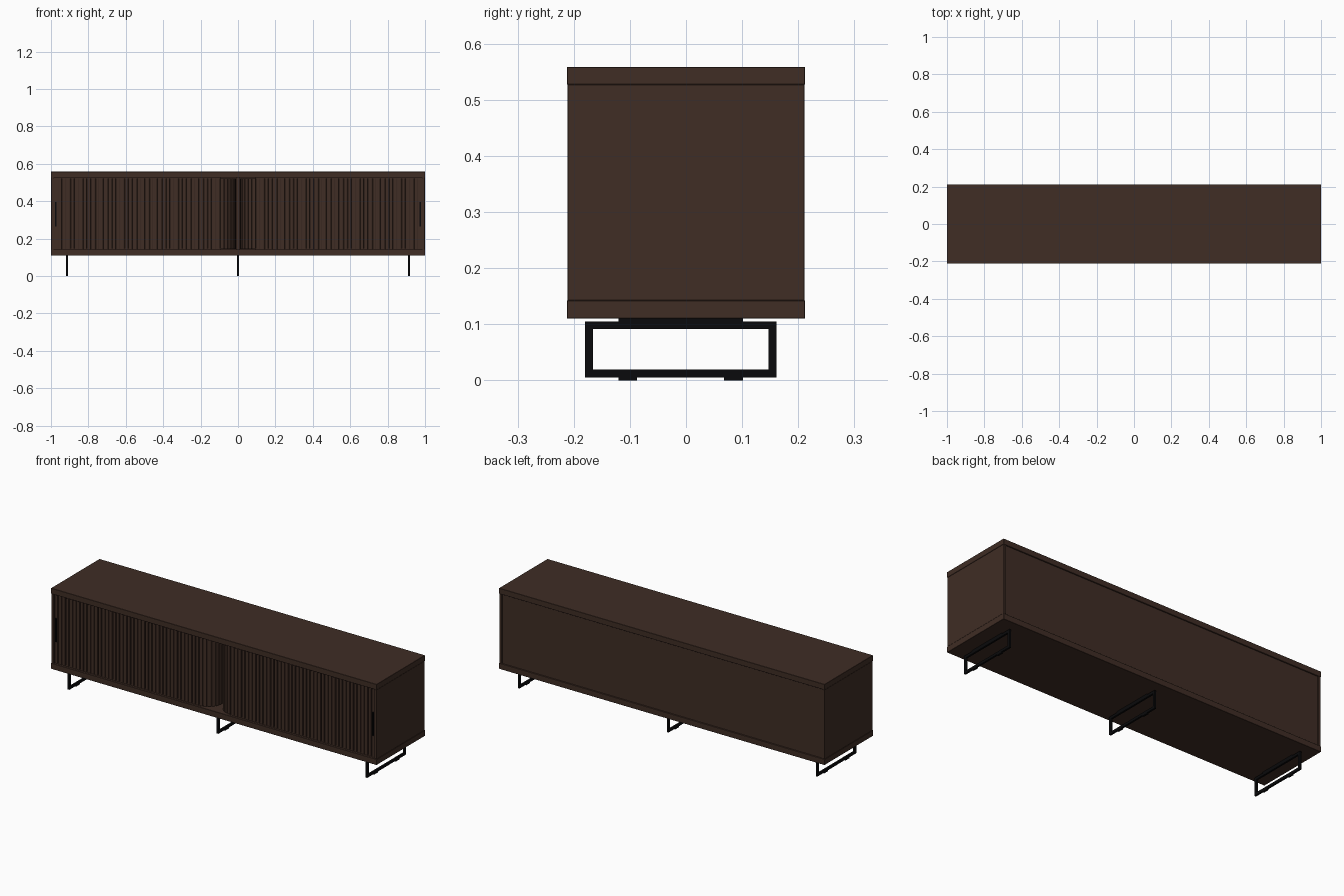
import bpy, bmesh, math
from mathutils import Vector

if "Cube" in bpy.data.objects:
    bpy.data.objects.remove(bpy.data.objects["Cube"])


def material(name, rgb):
    m = bpy.data.materials.new(name)
    m.diffuse_color = (*rgb, 1)
    m.use_nodes = True
    m.node_tree.nodes["Principled BSDF"].inputs["Base Color"].default_value = m.diffuse_color
    return m


wood = material("dark walnut", (0.050, 0.026, 0.018))
black = material("black metal", (0.003, 0.003, 0.0035))


def finish(name, bm, mat, bevel=0):
    bmesh.ops.recalc_face_normals(bm, faces=bm.faces[:])
    me = bpy.data.meshes.new(name)
    bm.to_mesh(me)
    bm.free()
    ob = bpy.data.objects.new(name, me)
    bpy.context.collection.objects.link(ob)
    me.materials.append(mat)
    if bevel:
        b = ob.modifiers.new("soft edge", "BEVEL")
        b.width = bevel
        b.segments = 1
    return ob


def boxes(name, mat, *extents, bevel=0):
    """One object from boxes given as (x0, x1, y0, y1, z0, z1)."""
    bm = bmesh.new()
    for x0, x1, y0, y1, z0, z1 in extents:
        vs = bmesh.ops.create_cube(bm, size=1)["verts"]
        for v in vs:
            v.co = ((x0 + x1) / 2 + v.co.x * (x1 - x0),
                    (y0 + y1) / 2 + v.co.y * (y1 - y0),
                    (z0 + z1) / 2 + v.co.z * (z1 - z0))
    return finish(name, bm, mat, bevel)


# Cabinet body
D = 0.2125
Z0, Z1 = 0.142, 0.527
boxes("top_panel", wood, (-1, 1, -D, D, Z1, 0.558), bevel=0.001)
boxes("bottom_panel", wood, (-1, 1, -D, D, 0.11, Z0), bevel=0.001)
for side, s in (("left", -1), ("right", 1)):
    a, b = sorted((s * 0.999, s * 0.984))
    boxes(side + "_side_panel", wood, (a, b, -D + 0.001, D - 0.001, Z0, Z1), bevel=0.001)
boxes("back_panel", wood, (-0.984, 0.984, D - 0.018, D - 0.006, Z0, Z1))
boxes("centre_divider", wood, (-0.008, 0.008, -0.10, D - 0.018, Z0, Z1))

# Tambour doors: slatted strip that curves inwards at the middle
FRONT, R, XA, XE = -0.204, 0.08, 0.983, 0.012
STRAIGHT = XA - XE - R
ARC = R * math.pi / 2
PITCH, GROOVE, DEPTH, THICK = 0.0222, 0.005, 0.006, 0.012


def door_path(t):
    """Point and outward normal at length t from the outer end of the right door."""
    if t < STRAIGHT:
        return Vector((XA - t, FRONT)), Vector((0, -1))
    if t < STRAIGHT + ARC:
        a = (t - STRAIGHT) / R
        n = Vector((-math.sin(a), -math.cos(a)))
        return Vector((XE + R, FRONT + R)) + n * R, n
    return Vector((XE, FRONT + R + t - STRAIGHT - ARC)), Vector((-1, 0))


def tambour_door(name, s):
    samples = [(0, 0), (0.018, 0)]               # plain end stile
    t = 0.018
    while t < STRAIGHT + ARC + 0.06:             # groove, then slat with eased edges
        samples += [(t + 0.001, -DEPTH), (t + GROOVE - 0.001, -DEPTH),
                    (t + GROOVE, -0.001), (t + GROOVE + 0.002, 0),
                    (t + PITCH - 0.002, 0), (t + PITCH, -0.001)]
        t += PITCH
    bm = bmesh.new()
    rows = []
    for t, off in samples:
        p, n = door_path(t)
        f, k = p + n * off, p - n * THICK
        rows.append([bm.verts.new((s * q.x, q.y, z))
                     for q, z in ((f, 0.146), (f, 0.523), (k, 0.523), (k, 0.146))])
    for a, b in zip(rows, rows[1:]):
        for i in range(4):
            j = (i + 1) % 4
            bm.faces.new((a[i], a[j], b[j], b[i]))
    bm.faces.new(rows[0])
    bm.faces.new(rows[-1])
    return finish(name, bm, wood)


for side, s in (("left", -1), ("right", 1)):
    tambour_door(side + "_tambour_door", s)
    a, b = sorted((s * 0.978, s * 0.970))
    boxes(side + "_door_handle", black, (a, b, FRONT - 0.006, FRONT + 0.002, 0.265, 0.395))
    # Track strips above and below the doors
    a, b = sorted((s * 0.983, s * 0.09))
    boxes(side + "_door_tracks", wood,
          (a, b, FRONT + 0.004, FRONT + 0.012, Z0, 0.147),
          (a, b, FRONT + 0.004, FRONT + 0.012, 0.522, Z1))

# Sled legs: rectangular loop, mounting plate and two foot pads
Y0, Y1, T, W = -0.18, 0.161, 0.014, 0.005
for name, x in (("left", -0.915), ("centre", 0), ("right", 0.915)):
    l, r = x - W, x + W
    boxes(name + "_leg_frame", black,
          (l, r, Y0, Y1, 0.091, 0.105), (l, r, Y0, Y1, 0.005, 0.019),
          (l, r, Y0, Y0 + T, 0.019, 0.091), (l, r, Y1 - T, Y1, 0.019, 0.091),
          (l, r, -0.12, 0.102, 0.105, 0.11))
    boxes(name + "_leg_pads", black,
          (l, r, -0.12, -0.087, 0, 0.005), (l, r, 0.068, 0.102, 0, 0.005))
